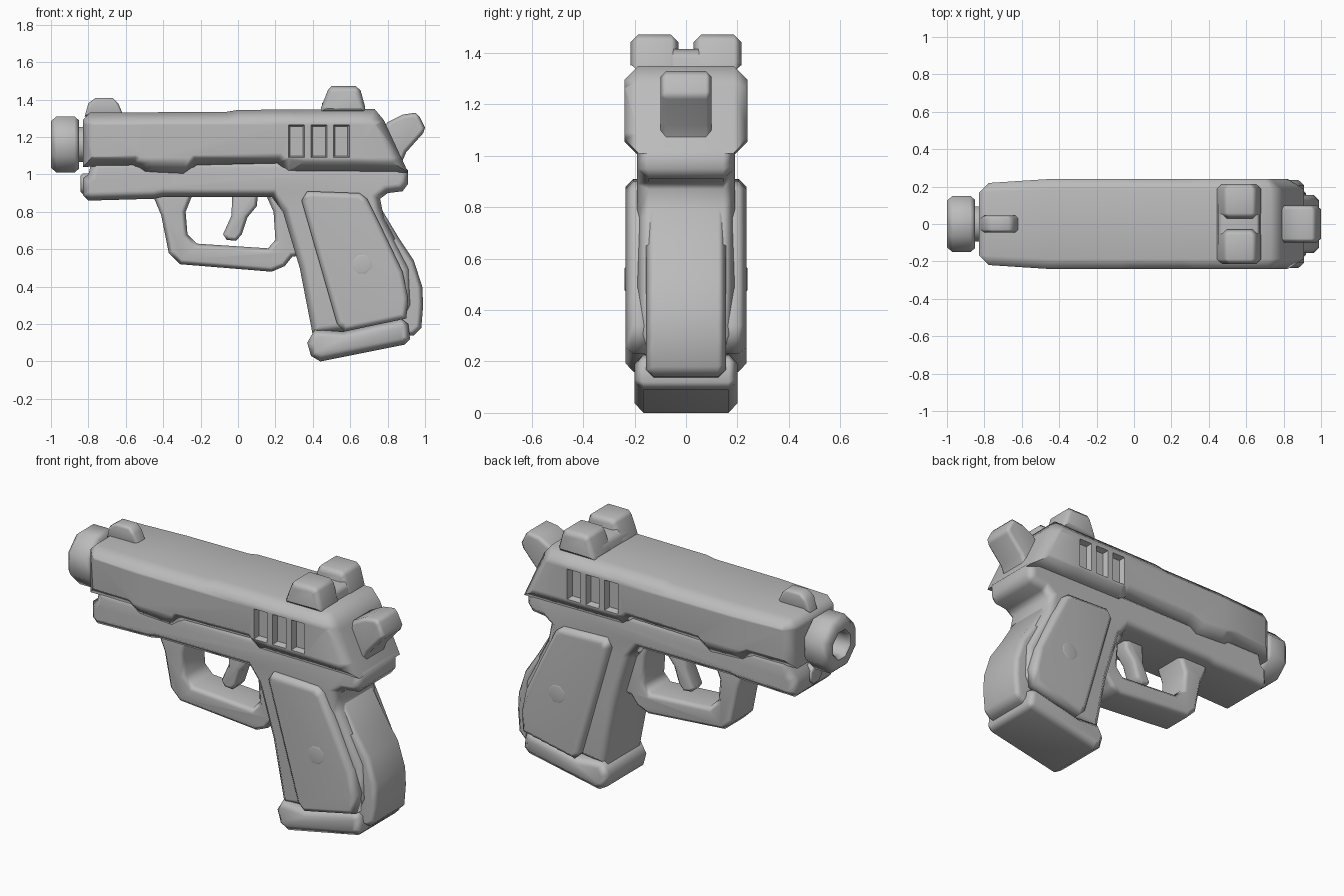
import bpy, bmesh, math
from mathutils import Vector, Matrix

cube = bpy.data.objects.get("Cube")
if cube:
    bpy.data.objects.remove(cube, do_unlink=True)

grey = bpy.data.materials.new("matte grey")
grey.use_nodes = True
COLOUR = (0.5, 0.5, 0.5, 1)
grey.diffuse_color = COLOUR
grey.node_tree.nodes["Principled BSDF"].inputs["Base Color"].default_value = COLOUR


def finish(name, bm):
    bmesh.ops.recalc_face_normals(bm, faces=bm.faces)
    mesh = bpy.data.meshes.new(name)
    bm.to_mesh(mesh)
    bm.free()
    mesh.materials.append(grey)
    ob = bpy.data.objects.new(name, mesh)
    bpy.context.collection.objects.link(ob)
    bpy.ops.object.select_all(action='DESELECT')
    ob.select_set(True)
    bpy.context.view_layer.objects.active = ob
    bpy.ops.object.shade_smooth_by_angle(angle=math.radians(50))
    mod = ob.modifiers.new("Even shading", 'WEIGHTED_NORMAL')
    mod.keep_sharp = True


def inset(points, d):
    """Move every side of a counter-clockwise outline inwards by d."""
    out = []
    for i, p in enumerate(points):
        a = (p - points[i - 1]).normalized()
        b = (points[(i + 1) % len(points)] - p).normalized()
        na, nb = Vector((-a.y, a.x)), Vector((-b.y, b.x))
        out.append(p + (na + nb) * d / max(1 + na.dot(nb), 0.5))
    return out


def slab(name, outline, y0, y1, chamfer, detail=None):
    """Side outline (x, z) extruded from y0 to y1 with chamfered rims."""
    pts = [Vector(p) for p in outline]
    if sum(pts[i - 1].cross(p) for i, p in enumerate(pts)) < 0:
        pts.reverse()
    small = inset(pts, chamfer)
    layers = [(y0, small), (y0 + chamfer, pts), (y1 - chamfer, pts), (y1, small)]
    bm = bmesh.new()
    rings = [[bm.verts.new((p.x, y, p.y)) for p in ring] for y, ring in layers]
    n = len(pts)
    for r, s in zip(rings, rings[1:]):
        for i in range(n):
            bm.faces.new((r[i], r[(i + 1) % n], s[(i + 1) % n], s[i]))
    bm.faces.new(rings[0])
    bm.faces.new(rings[-1])
    if detail:
        bmesh.ops.recalc_face_normals(bm, faces=bm.faces)
        detail(bm)
    finish(name, bm)


def lathe(name, profile, centre, axis, sides):
    """Sided ring shape: (radius, distance) pairs swept round an axis."""
    bm = bmesh.new()
    turn = Vector((0, 0, 1)).rotation_difference(Vector(axis)).to_matrix().to_4x4()
    place = Matrix.Translation(centre) @ turn
    rings = []
    for r, d in profile:
        angles = [(i + 0.5) * math.tau / sides for i in range(sides)]
        rings.append([bm.verts.new(place @ Vector((r * math.cos(a), r * math.sin(a), d)))
                      for a in angles])
    for r, s in zip(rings, rings[1:]):
        for i in range(sides):
            j = (i + 1) % sides
            bm.faces.new((r[i], r[j], s[j], s[i]))
    bm.faces.new(rings[0])
    bm.faces.new(rings[-1])
    finish(name, bm)


# Slide details: three sunk grip grooves per side and a narrowing nose
GROOVES = [(x, x + 0.085) for x in (0.27, 0.39, 0.51)]
GROOVE_BOTTOM, GROOVE_TOP = 1.09, 1.265


def slide_detail(bm):
    planes = [((x, 0, 0), (1, 0, 0)) for pair in GROOVES for x in pair]
    planes += [((0, 0, z), (0, 0, 1)) for z in (GROOVE_BOTTOM, GROOVE_TOP)]
    planes.append(((-0.46, 0, 0), (1, 0, 0)))
    for co, no in planes:
        bmesh.ops.bisect_plane(bm, geom=bm.verts[:] + bm.edges[:] + bm.faces[:],
                               plane_co=co, plane_no=no)
    sunk = []
    for f in bm.faces:
        c = f.calc_center_median()
        if (abs(f.normal.y) > 0.95 and GROOVE_BOTTOM < c.z < GROOVE_TOP
                and any(a < c.x < b for a, b in GROOVES)):
            sunk.append(f)
    bmesh.ops.inset_individual(bm, faces=sunk, thickness=0.012, depth=-0.035)
    for v in bm.verts:
        if v.co.x < -0.46:
            v.co.y *= 1 - 0.1 * (-0.46 - v.co.x) / 0.37


slab("slide", [
    (-0.83, 1.04), (-0.56, 1.05), (-0.5, 1.01), (-0.29, 1.0), (-0.22, 1.05),
    (0.21, 1.06), (0.27, 1.015), (0.91, 1.01), (0.78, 1.29),
    (0.73, 1.35), (0, 1.345), (-0.06, 1.335), (-0.79, 1.33), (-0.83, 1.29)],
    -0.24, 0.24, 0.055, slide_detail)

# Frame and grip core
slab("frame", [
    (-0.8, 0.86), (-0.45, 0.87), (-0.4, 0.88), (0.18, 0.88), (0.24, 0.8),
    (0.33, 0.5), (0.4, 0.14), (0.88, 0.2), (0.93, 0.3), (0.92, 0.5),
    (0.78, 0.77), (0.76, 0.87), (0.8, 0.9), (0.88, 0.91), (0.91, 0.95),
    (0.91, 1.02), (0.85, 1.08), (-0.78, 1.08), (-0.8, 1.0), (-0.83, 0.98),
    (-0.83, 0.89)], -0.19, 0.19, 0.045)

slab("back_strap", [
    (0.7, 0.82), (0.77, 0.81), (0.86, 0.66), (0.94, 0.54), (0.985, 0.4), (0.99, 0.3),
    (0.98, 0.18), (0.94, 0.14), (0.85, 0.13), (0.78, 0.3)], -0.155, 0.155, 0.03)

slab("magazine_base", [
    (0.37, 0.1), (0.39, 0.03), (0.44, 0.0), (0.89, 0.09), (0.92, 0.12),
    (0.91, 0.2), (0.87, 0.23), (0.56, 0.16), (0.41, 0.17)], -0.2, 0.2, 0.035)

# Grip panels with a round screw on each side
for side, label in ((-1, "right"), (1, "left")):
    lo, hi = sorted((side * 0.13, side * 0.235))
    slab(label + "_grip_panel", [
        (0.34, 0.86), (0.37, 0.91), (0.65, 0.9), (0.69, 0.87), (0.77, 0.71),
        (0.88, 0.48), (0.91, 0.34), (0.9, 0.23), (0.57, 0.16), (0.53, 0.2)],
        lo, hi, 0.03)
    lathe(label + "_grip_screw", [(0.06, 0), (0.06, 0.04), (0.045, 0.05)],
          (0.665, side * 0.19, 0.52), (0, side, 0), 8)

# Trigger and its guard
slab("trigger_guard", [
    (-0.46, 0.9), (-0.41, 0.78), (-0.37, 0.58), (-0.31, 0.52), (0.18, 0.48),
    (0.25, 0.51), (0.29, 0.56), (0.36, 0.57), (0.28, 0.89), (0.15, 0.89), (0.19, 0.8),
    (0.2, 0.65), (0.16, 0.605), (-0.22, 0.63), (-0.27, 0.68), (-0.28, 0.8),
    (-0.24, 0.9)], -0.11, 0.11, 0.025)
slab("trigger", [
    (-0.03, 0.92), (-0.035, 0.78), (-0.08, 0.68), (-0.06, 0.65), (-0.01, 0.645),
    (0.02, 0.68), (0.05, 0.77), (0.1, 0.83), (0.11, 0.92)], -0.055, 0.055, 0.02)

# Muzzle collar with an open bore, and the guide rod below
lathe("muzzle", [
    (0.1, -0.04), (0.1, 0.01), (0.14, 0.01), (0.163, 0.035), (0.163, 0.13),
    (0.135, 0.16), (0.085, 0.16), (0.07, 0.14), (0.07, 0.04)],
    (-0.84, 0, 1.16), (-1, 0, 0), 8)
lathe("guide_rod", [(0.06, -0.1), (0.06, 0), (0.045, 0.012)],
      (-0.83, 0, 0.95), (-1, 0, 0), 8)

# Sights
slab("front_sight", [
    (-0.82, 1.31), (-0.8, 1.38), (-0.76, 1.41), (-0.67, 1.41), (-0.64, 1.38),
    (-0.61, 1.31)], -0.045, 0.045, 0.015)
slab("rear_sight_base", [(0.44, 1.32), (0.45, 1.38), (0.475, 1.415), (0.655, 1.415),
     (0.67, 1.38), (0.68, 1.32)], -0.12, 0.12, 0.01)
for side, label in ((-1, "right"), (1, "left")):
    lo, hi = sorted((side * 0.03, side * 0.215))
    slab(label + "_rear_sight", [
        (0.44, 1.33), (0.445, 1.36), (0.48, 1.45), (0.5, 1.472), (0.63, 1.472),
        (0.655, 1.45), (0.68, 1.36), (0.68, 1.33)], lo, hi, 0.028)

# Hammer
slab("hammer", [
    (0.74, 1.18), (0.8, 1.28), (0.88, 1.32), (0.95, 1.33), (0.97, 1.31), (1.0, 1.25),
    (0.99, 1.22), (0.9, 1.12), (0.87, 1.05), (0.76, 1.08)], -0.1, 0.1, 0.022)
